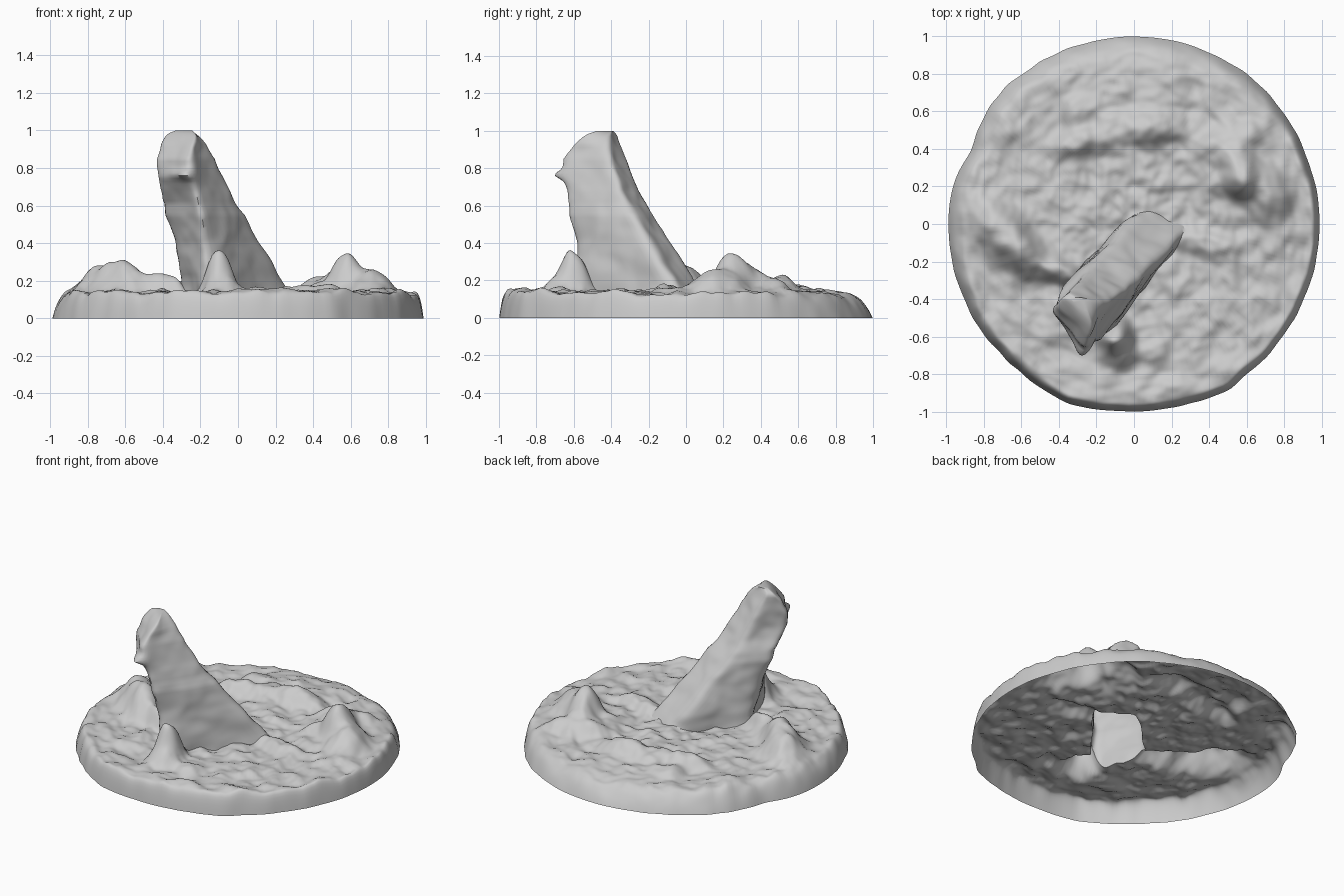
import bpy, bmesh, math
from mathutils import Vector, noise

cube = bpy.data.objects.get("Cube")
if cube:
    bpy.data.objects.remove(cube)

stone = bpy.data.materials.new("grey stone")
stone.use_nodes = True
colour = (0.6, 0.6, 0.6, 1)
stone.diffuse_color = colour
stone.node_tree.nodes["Principled BSDF"].inputs["Base Color"].default_value = colour


def make_object(name, bm):
    bmesh.ops.recalc_face_normals(bm, faces=bm.faces[:])
    mesh = bpy.data.meshes.new(name)
    bm.to_mesh(mesh)
    bm.free()
    mesh.materials.append(stone)
    obj = bpy.data.objects.new(name, mesh)
    bpy.context.collection.objects.link(obj)
    return obj


def loft(bm, rings):
    """Skin a list of closed point rings and cap both ends."""
    rows = [[bm.verts.new(p) for p in ring] for ring in rings]
    n = len(rows[0])
    for a, b in zip(rows, rows[1:]):
        for i in range(n):
            j = (i + 1) % n
            bm.faces.new((a[i], a[j], b[j], b[i]))
    bm.faces.new(rows[0])
    bm.faces.new(rows[-1])


# Mounds on the ground: x, y, height, length, width, turn in degrees
MOUNDS = [
    (.56, .26, .13, .07, .1, 0), (.69, .18, .12, .15, .1, -55),
    (.52, .43, .08, .15, .08, 15), (.44, .28, .04, .1, .12, 0),
    (-.69, -.06, .14, .19, .1, -50), (-.52, -.18, .06, .14, .09, -40),
    (-.38, -.26, .08, .08, .05, -20),
    (-.03, .5, .06, .2, .09, 5), (-.3, .44, .05, .1, .06, 20),
    (.12, .53, .03, .09, .08, 0), (-.2, .64, .02, .14, .05, 20),
    (-.1, -.59, .17, .07, .07, 0), (-.08, -.68, .08, .08, .08, 0),
    (.1, -.69, .04, .06, .05, 0), (.36, -.1, .05, .14, .05, -8),
]


def mound_height(x, y):
    total = 0
    for mx, my, h, sx, sy, turn in MOUNDS:
        c, s = math.cos(math.radians(turn)), math.sin(math.radians(turn))
        a = ((x - mx) * c + (y - my) * s) / sx
        b = ((y - my) * c - (x - mx) * s) / sy
        d = a * a + b * b
        total += h * math.exp(-(d ** 1.5) * .6)
    return total


# Outline bulges and dents: direction in degrees, amount
BULGES = [(250, .018), (298, .018), (155, -.035), (132, .006), (50, .005)]


def outline(angle):
    ca, sa = math.cos(angle), math.sin(angle)
    edge = .988 + .01 * sa * sa
    for degrees, amount in BULGES:
        off = math.remainder(angle - math.radians(degrees), 2 * math.pi)
        edge += amount * math.exp(-(off / .17) ** 2)
    return edge + .01 * abs(math.sin(2 * angle)) * noise.noise(Vector((ca * 9, sa * 9, 2)))


# Ground: a rough disc with a steep rim at the front, gentler at the back
def ground_point(angle, t):
    ca, sa = math.cos(angle), math.sin(angle)
    edge = outline(angle)
    r = edge * t
    x, y = r * ca, r * sa
    rim_width = .05 + .14 * max(0, sa) ** 2 + .05 * max(0, -ca) ** 2
    k = min(1, (edge - r) / rim_width)
    rise = 1 - (1 - k) ** 3.2
    p = Vector((x, y, 0))
    rough = .026 * noise.noise(p * 5) + .022 * noise.noise(p * 11)
    rough += .008 * noise.noise(p * 22 + Vector((4, 9, 1)))
    z = rise * (.135 + rough + mound_height(x, y))
    return Vector((x, y, z))


SEGMENTS, RINGS = 224, 84
ground_rings = []
for i in range(RINGS + 1):
    f = i / RINGS
    t = 1 - .985 * f ** 1.25
    ground_rings.append([ground_point(2 * math.pi * j / SEGMENTS, t) for j in range(SEGMENTS)])
bm = bmesh.new()
loft(bm, ground_rings)
ground = make_object("rocky_ground", bm)

# Leaning rock sections: height, front left, front right, back left, back right, left side, right side
SECTIONS = [
    (.04, -.4, -.54, .19, .26, -.04, .32), (.22, -.41, -.55, .03, .12, -.04, .32),
    (.4, -.48, -.56, -.13, -.04, -.03, .32), (.55, -.53, -.6, -.25, -.14, -.03, .32),
    (.61, -.54, -.61, -.29, -.21, -.02, .31), (.68, -.6, -.62, -.34, -.27, 0, .31),
    (.75, -.64, -.65, -.38, -.31, .01, .3), (.85, -.64, -.65, -.44, -.36, .01, .29),
    (.93, -.6, -.59, -.48, -.41, .01, .26), (.98, -.55, -.54, -.5, -.45, .01, .22),
    (1.0, -.52, -.51, -.5, -.47, .05, .17),
]


def section_at(z):
    for a, b in zip(SECTIONS, SECTIONS[1:]):
        if z <= b[0]:
            f = (z - a[0]) / (b[0] - a[0])
            return [p + (q - p) * f for p, q in zip(a, b)]
    return SECTIONS[-1]


def rock_point(z, angle):
    _, fl, fr, bl, br, left, right = section_at(z)
    # Square with softened corners
    ca, sa = math.cos(angle), math.sin(angle)
    size = (abs(ca) ** 7 + abs(sa) ** 7) ** (-1 / 7)
    s, d = (ca * size + 1) / 2, (sa * size + 1) / 2
    front, back = fl + (fr - fl) * s, bl + (br - bl) * s
    u = front + (back - front) * d
    v = left + (right - .08 * d - left) * s
    # Jutting ledge on the front right corner
    ledge = math.exp(-((z - .765) / .025) ** 2) * math.exp(-((s - .9) / .35) ** 2) * max(0, 1 - d * 3)
    u -= .05 * ledge
    v += .02 * ledge
    p = Vector((u, v, z))
    q = Vector((noise.noise(p * 6), noise.noise(p * 6 + Vector((7, 3, 1))), 0))
    p += q * .016 + Vector((noise.noise(p * 14), noise.noise(p * 14 + Vector((2, 5, 8))), 0)) * .005
    h = math.sqrt(.5)
    return Vector(((p.x + p.y) * h, (p.x - p.y) * h, p.z))


levels = 64
rock_rings = []
for i in range(levels + 1):
    z = .04 + .96 * i / levels
    rock_rings.append([rock_point(z, 2 * math.pi * j / 64) for j in range(64)])
bm = bmesh.new()
loft(bm, rock_rings)
rock = make_object("leaning_rock", bm)

# Merge the rock into the ground, then open the underside to leave a hollow shell
union = ground.modifiers.new("merge", "BOOLEAN")
union.operation = "UNION"
union.solver = "EXACT"
union.object = rock
bpy.context.view_layer.objects.active = ground
ground.select_set(True)
bpy.ops.object.modifier_apply(modifier=union.name)
bpy.data.objects.remove(rock)

bm = bmesh.new()
bm.from_mesh(ground.data)
underside = [f for f in bm.faces if all(v.co.z < .001 for v in f.verts)]
bmesh.ops.delete(bm, geom=underside, context="FACES")
bm.to_mesh(ground.data)
bm.free()
ground.name = "rock_on_ground"
bpy.ops.object.shade_smooth_by_angle(angle=math.radians(50))
